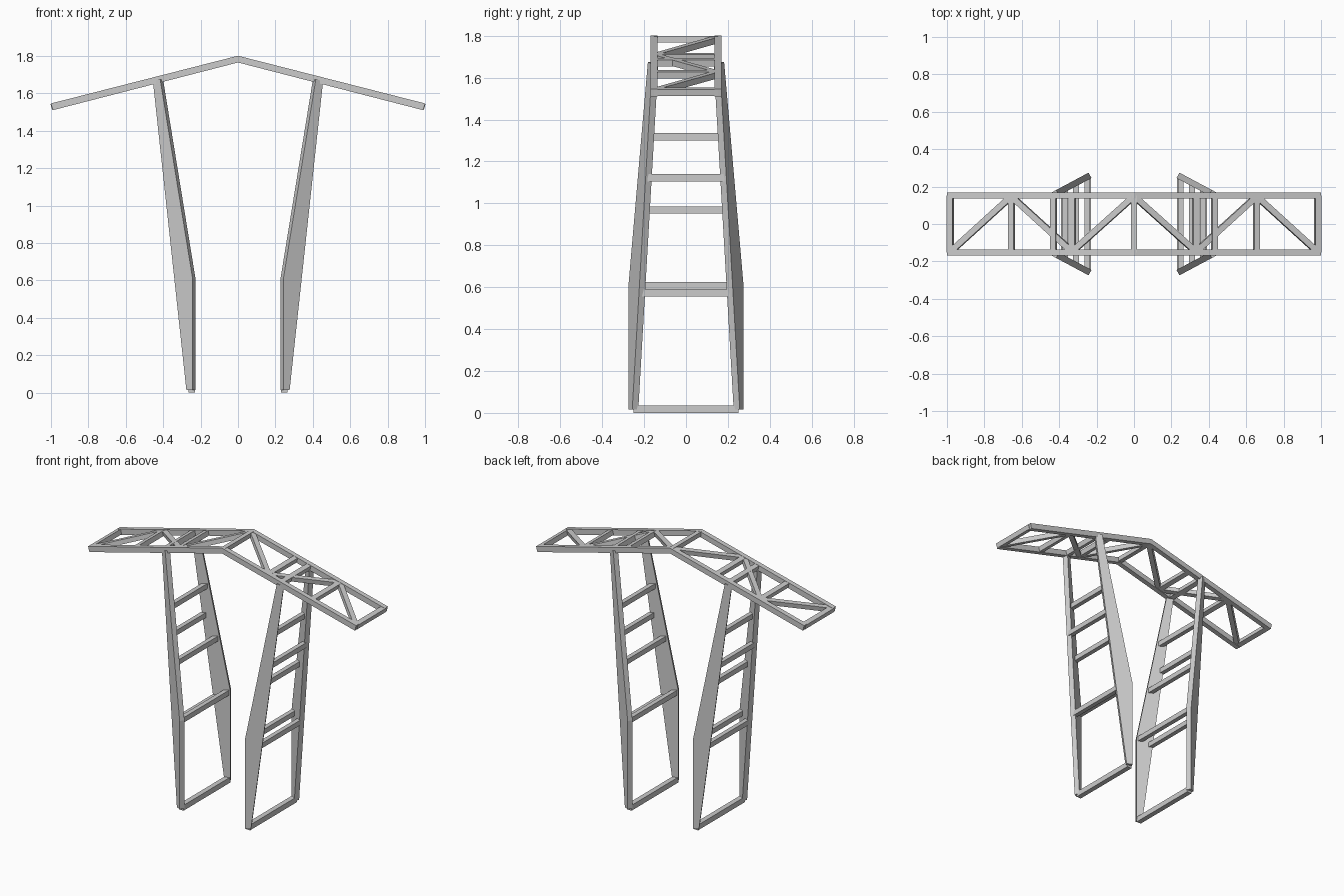
import bpy, bmesh
from mathutils import Vector, Matrix

if "Cube" in bpy.data.objects:
    bpy.data.objects.remove(bpy.data.objects["Cube"])


def make_object(name, bm):
    bmesh.ops.recalc_face_normals(bm, faces=bm.faces)
    mesh = bpy.data.meshes.new(name)
    bm.to_mesh(mesh)
    bm.free()
    obj = bpy.data.objects.new(name, mesh)
    bpy.context.collection.objects.link(obj)
    return obj


def prism(name, points, offset):
    """Flat polygon extruded by the offset vector, centred on the polygon plane."""
    bm = bmesh.new()
    off = Vector(offset)
    face = bm.faces.new([bm.verts.new(Vector(p) - off / 2) for p in points])
    ext = bmesh.ops.extrude_face_region(bm, geom=[face])
    bmesh.ops.translate(bm, vec=off, verts=[v for v in ext["geom"] if isinstance(v, bmesh.types.BMVert)])
    return make_object(name, bm)


def beam(name, a, b, width, height, up):
    """Rectangular bar from a to b; height follows the up direction."""
    a, b, up = Vector(a), Vector(b), Vector(up)
    d = (b - a).normalized()
    side = d.cross(up).normalized()
    top = side.cross(d)
    bm = bmesh.new()
    bmesh.ops.create_cube(bm, size=1)
    m = Matrix((d * (b - a).length, side * width, top * height)).transposed().to_4x4()
    m.translation = (a + b) / 2
    bmesh.ops.transform(bm, matrix=m, verts=bm.verts)
    return make_object(name, bm)


# Roof rails: one bent bar at the front and one at the back
APEX, END, HALF_Y = 1.783, 1.528, 0.153
SLOPE = APEX - END


def roof_z(x):
    return APEX - SLOPE * abs(x)


T = 0.018
for sy, label in ((-1, "front"), (1, "back")):
    y = sy * HALF_Y
    outline = [(-1, y, END + T), (0, y, APEX + T), (1, y, END + T),
               (0.99, y, END - T), (0, y, APEX - T), (-0.99, y, END - T)]
    prism("roof_rail_" + label, outline, (0, 0.033, 0))

# Ridge bar
beam("roof_ridge_bar", (0, -HALF_Y, APEX), (0, HALF_Y, APEX), 0.03, 0.03, (0, 0, 1))

# Leg plate: a tapered plate standing in a slanted vertical plane
CX, CY = 0.88, 0.47


def leg_point(s, z, sx, sy):
    return (sx * (0.25 + CX * s), sy * (0.252 - CY * s), z)


LEG_PROFILE = [(-0.017, 0.015), (0.021, 0.015), (0.224, 1.665), (0.18, 1.675), (-0.017, 0.61)]
# Rungs as (position along plate, height)
RUNGS = [(0.0, 0.607), (0.07, 0.572), (0.068, 0.968), (0.143, 1.122), (0.135, 1.318)]

for sx, side in ((-1, "left"), (1, "right")):
    up = (sx * SLOPE, 0, 1)

    # Roof cross bars and zigzag bracing
    for i, x in enumerate((0.33, 0.43, 0.655, 0.983)):
        z = roof_z(x)
        beam(f"roof_cross_bar_{side}_{i}", (sx * x, -HALF_Y, z), (sx * x, HALF_Y, z), 0.032, 0.032, up)
    nodes = [(0, 1), (0.33, -1), (0.655, 1), (0.98, -1)]
    for i, ((xa, ya), (xb, yb)) in enumerate(zip(nodes, nodes[1:])):
        beam(f"roof_brace_{side}_{i}", (sx * xa, ya * 0.148, roof_z(xa)),
             (sx * xb, yb * 0.148, roof_z(xb)), 0.032, 0.03, up)

    # Legs
    for sy, end in ((-1, "front"), (1, "back")):
        prism(f"leg_{side}_{end}", [leg_point(s, z, sx, sy) for s, z in LEG_PROFILE],
              (sx * CY * 0.033, sy * CX * 0.033, 0))

    # Foot bar and ladder rungs joining front and back legs
    beam(f"foot_bar_{side}", (sx * 0.248, -0.25, 0.018), (sx * 0.248, 0.25, 0.018), 0.034, 0.036, (0, 0, 1))
    for i, (s, z) in enumerate(RUNGS):
        beam(f"rung_{side}_{i}", leg_point(s, z, sx, -1), leg_point(s, z, sx, 1), 0.03, 0.034, (0, 0, 1))
